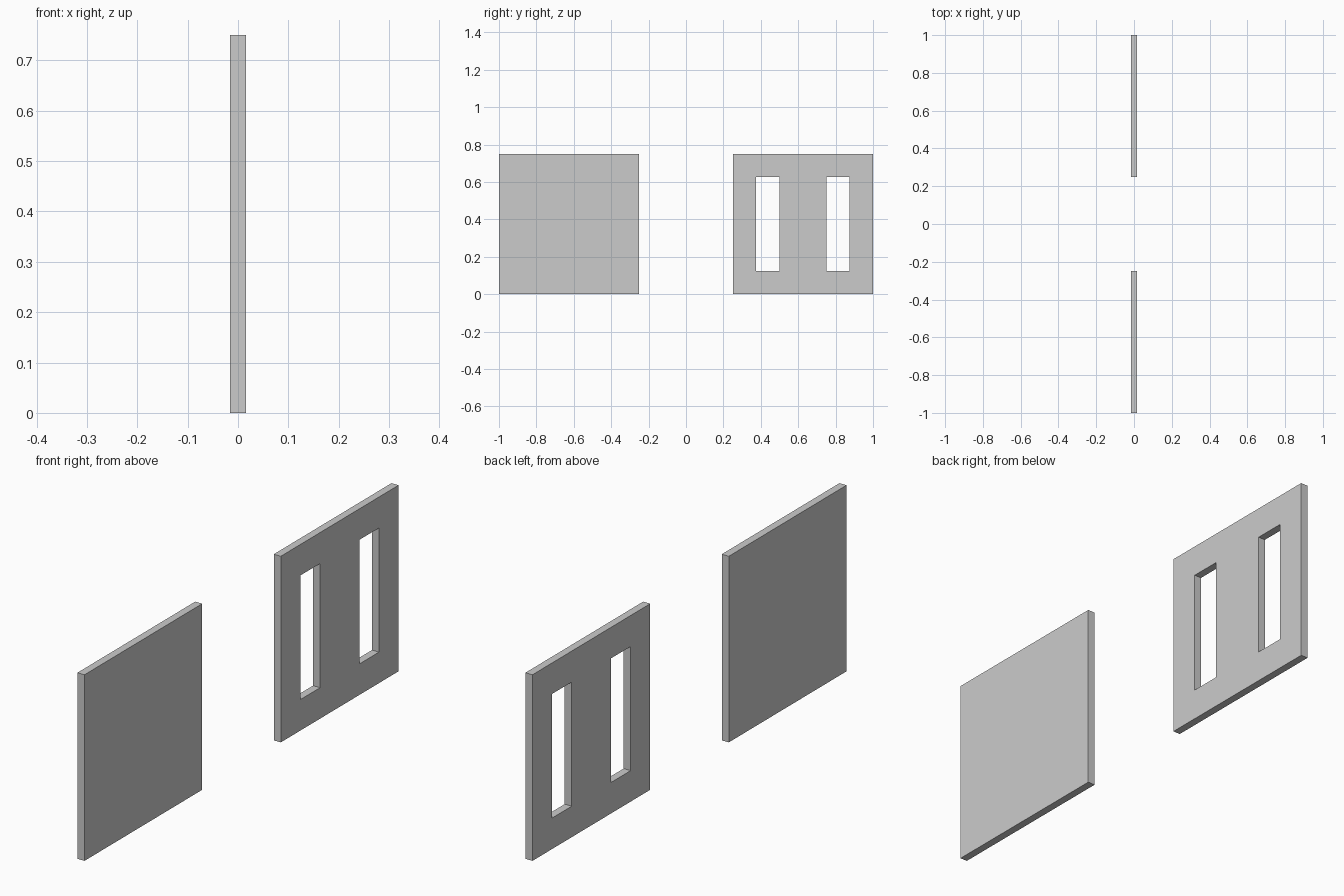
import bpy, bmesh

if "Cube" in bpy.data.objects:
    bpy.data.objects.remove(bpy.data.objects["Cube"])

HALF_T = 0.0156  # half of the panel thickness


def panel(name, ys, zs, openings=()):
    """Upright slab made of a y/z cell grid, leaving out the opening cells."""
    bm = bmesh.new()
    grid = [[bm.verts.new((-HALF_T, y, z)) for z in zs] for y in ys]
    cells = []
    for i in range(len(ys) - 1):
        for j in range(len(zs) - 1):
            if (i, j) not in openings:
                cells.append(bm.faces.new((grid[i][j], grid[i + 1][j],
                                           grid[i + 1][j + 1], grid[i][j + 1])))
    # Extrude the sheet to its thickness
    ext = bmesh.ops.extrude_face_region(bm, geom=cells, use_keep_orig=True)
    moved = [g for g in ext["geom"] if isinstance(g, bmesh.types.BMVert)]
    bmesh.ops.translate(bm, verts=moved, vec=(2 * HALF_T, 0, 0))
    bmesh.ops.recalc_face_normals(bm, faces=bm.faces)
    mesh = bpy.data.meshes.new(name)
    bm.to_mesh(mesh)
    bm.free()
    obj = bpy.data.objects.new(name, mesh)
    bpy.context.collection.objects.link(obj)
    return obj


# Plain square panel
panel("solid_panel", (-1, -0.25), (0, 0.75))

# Square panel with two tall window openings
panel("window_panel", (0.25, 0.375, 0.5, 0.75, 0.875, 1),
      (0, 0.125, 0.625, 0.75), openings={(1, 1), (3, 1)})
